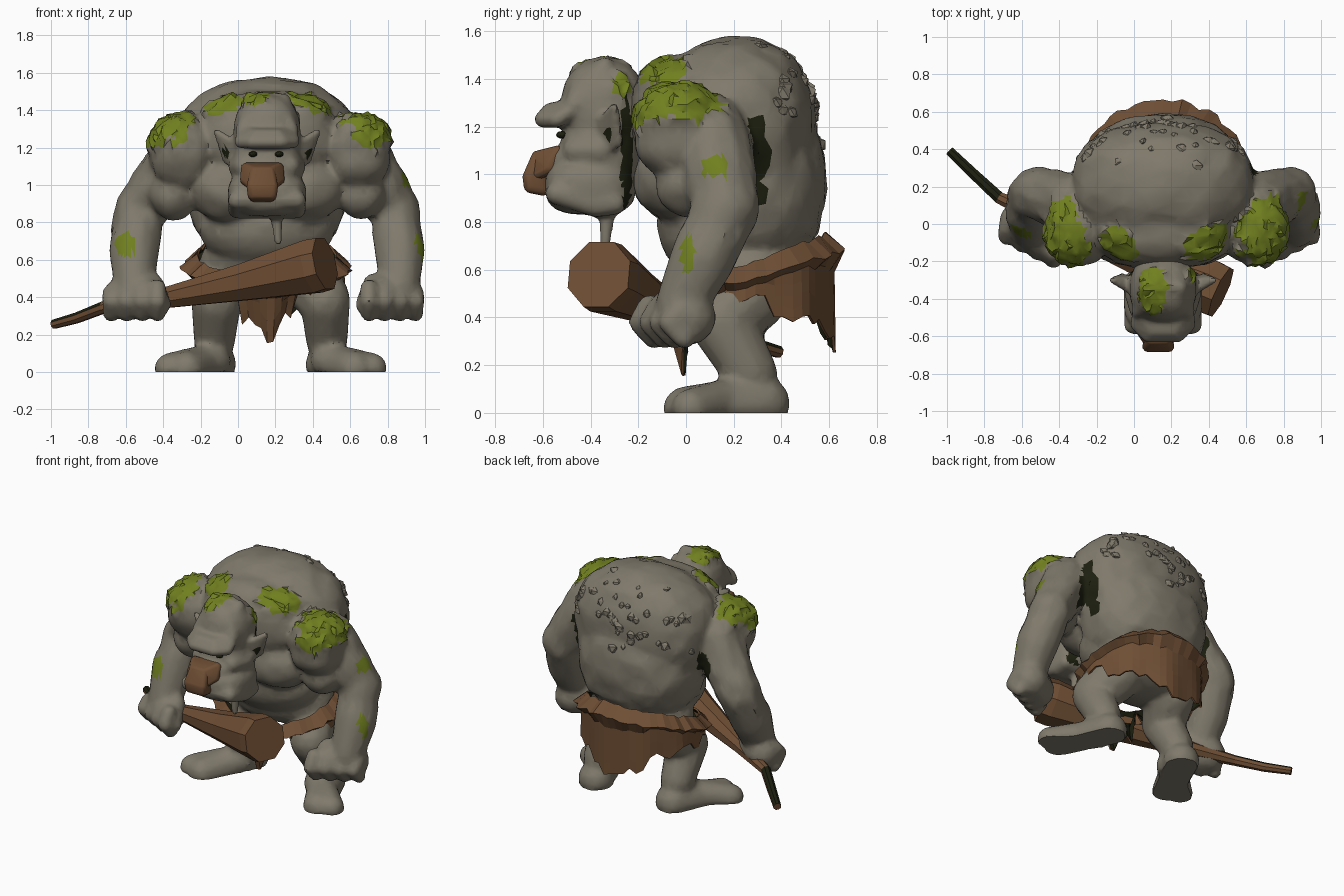
import bpy, bmesh, math, random
from mathutils import Vector, noise
from mathutils.bvhtree import BVHTree

if "Cube" in bpy.data.objects:
    bpy.data.objects.remove(bpy.data.objects["Cube"])

random.seed(4)
C = 0.155  # x of the body's mirror plane


def material(name, rgb):
    m = bpy.data.materials.new(name)
    m.diffuse_color = (*rgb, 1)
    m.use_nodes = True
    m.node_tree.nodes["Principled BSDF"].inputs["Base Color"].default_value = m.diffuse_color
    return m


STONE = material("stone grey", (0.215, 0.193, 0.148))
MOSS = material("moss green", (0.165, 0.215, 0.014))
BROWN = material("leather brown", (0.16, 0.078, 0.035))
DARK = material("dark hollow", (0.012, 0.014, 0.005))


def make(name, bm, mats):
    bmesh.ops.recalc_face_normals(bm, faces=bm.faces)
    me = bpy.data.meshes.new(name)
    bm.to_mesh(me)
    bm.free()
    ob = bpy.data.objects.new(name, me)
    bpy.context.collection.objects.link(ob)
    for m in mats:
        me.materials.append(m)
    return ob


def smooth(ob, angle):
    bpy.ops.object.select_all(action='DESELECT')
    ob.select_set(True)
    bpy.context.view_layer.objects.active = ob
    bpy.ops.object.shade_smooth_by_angle(angle=math.radians(angle))


def blob(bm, c, r, p=2.0, sub=3):
    """Rounded lump; p above 2 makes it boxier."""
    for v in bmesh.ops.create_icosphere(bm, subdivisions=sub, radius=1)["verts"]:
        k = sum(abs(a) ** p for a in v.co) ** (1 / p)
        v.co = [c[i] + (C if i == 0 else 0) + v.co[i] / k * r[i] for i in range(3)]


def hull(bm, balls):
    """Convex hull around (x, y, z, r) balls."""
    t = bmesh.new()
    for x, y, z, r in balls:
        for v in bmesh.ops.create_icosphere(t, subdivisions=2, radius=r)["verts"]:
            v.co += Vector((x + C, y, z))
    bmesh.ops.delete(t, geom=t.edges[:], context='EDGES_FACES')
    bmesh.ops.convex_hull(t, input=t.verts[:])
    bmesh.ops.delete(t, geom=[v for v in t.verts if not v.link_faces], context='VERTS')
    bmesh.ops.recalc_face_normals(t, faces=t.faces)
    me = bpy.data.meshes.new("temp")
    t.to_mesh(me)
    t.free()
    bm.from_mesh(me)
    bpy.data.meshes.remove(me)


def limb(bm, *balls):
    for pair in zip(balls, balls[1:]):
        hull(bm, pair)


def fuse(ob, voxel, ratio):
    """Merge the lumps of an object into one skin."""
    m = ob.modifiers.new("fuse", 'REMESH')
    m.mode, m.voxel_size = 'VOXEL', voxel
    m = ob.modifiers.new("soften", 'SMOOTH')
    m.iterations, m.factor = 3, 0.5
    ob.modifiers.new("facet", 'DECIMATE').ratio = ratio
    dg = bpy.context.evaluated_depsgraph_get()
    me = bpy.data.meshes.new_from_object(ob.evaluated_get(dg))
    ob.modifiers.clear()
    ob.data = me
    me.materials.clear()
    for m in (STONE, MOSS, DARK):
        me.materials.append(m)


def paint(ob, patches, index, raise_by=0.0):
    """Colour faces inside ragged ellipsoids; optionally tuft them outward."""
    bm = bmesh.new()
    bm.from_mesh(ob.data)
    bm.normal_update()
    tufts = set()
    for f in bm.faces:
        p = f.calc_center_median()
        for c, r in patches:
            d = sum(((p[i] - c[i]) / r[i]) ** 2 for i in range(3))
            if d < 1 + 0.45 * noise.noise(p * 14):
                f.material_index = index
                tufts.update(f.verts)
    for v in tufts:
        v.co += v.normal * random.uniform(0, raise_by)
    bm.to_mesh(ob.data)
    bm.free()


# body: torso, arms and legs
bm = bmesh.new()
blob(bm, (0, 0.21, 1.19), (0.49, 0.335, 0.385), 2.4)
blob(bm, (0, 0.27, 0.96), (0.43, 0.32, 0.38), 2.3)
blob(bm, (0, 0.02, 1.25), (0.40, 0.27, 0.26), 2.3)
blob(bm, (0, 0.14, 0.78), (0.37, 0.26, 0.24))
blob(bm, (0, 0.27, 0.6), (0.36, 0.28, 0.18))
for s in (-1, 1):
    blob(bm, (s * 0.19, -0.02, 0.98), (0.23, 0.2, 0.19))                 # chest
    sx = 0.455 if s < 0 else 0.49
    blob(bm, (s * sx, -0.03, 1.18), (0.175, 0.19, 0.2), 2.3)             # shoulder
    blob(bm, (s * 0.5, 0.01, 0.96), (0.13, 0.14, 0.15))                  # biceps
    limb(bm, (s * sx, 0.1, 1.16, 0.17), (s * 0.68, 0.17, 0.86, 0.14),
         (s * 0.71, 0.07, 0.65, 0.14), (s * 0.71, -0.02, 0.46, 0.11))    # arm
    hx = 0.71 if s < 0 else 0.67
    limb(bm, (s * (hx - 0.06), -0.06, 0.4, 0.12), (s * (hx + 0.05), 0.01, 0.4, 0.12))
    for i in range(4):
        o = -0.125 + i * 0.083
        x, y = s * (hx + o), o * 0.5
        limb(bm, (x, y - 0.09, 0.45 - 0.01 * i, 0.05), (x, y - 0.13, 0.38, 0.05),
             (x, y - 0.07, 0.31, 0.045))                                 # fingers
    limb(bm, (s * (hx - 0.1), -0.04, 0.47, 0.06), (s * (hx - 0.15), -0.13, 0.36, 0.05))
    q = 0.02                                                             # stance shift
    limb(bm, (s * 0.22, 0.27, 0.5, 0.17), (s * 0.29 + q, 0.15, 0.38, 0.14),
         (s * 0.3 + q, 0.27, 0.17, 0.115))                               # leg
    limb(bm, (s * 0.3 + q, 0.32, 0.04, 0.12), (s * 0.45 + q, 0.0, 0.015, 0.1))  # foot
    limb(bm, (s * 0.31 + q, 0.21, 0.06, 0.1), (s * 0.54 + q, 0.02, 0.02, 0.085))
body = make("body", bm, [STONE])
fuse(body, 0.02, 0.4)
for v in body.data.vertices:  # flat soles and a craggy upper back
    n = noise.noise(v.co * 9)
    if v.co.z > 0.75:
        v.co += v.normal * n * 0.014
    v.co.z = max(v.co.z, 0.0)
paint(body, [((C + 0.47, 0.29, 1.0), (0.06, 0.07, 0.25)),
             ((C - 0.49, 0.29, 1.0), (0.05, 0.06, 0.13))], 2)
paint(body, [((-0.61, -0.08, 0.69), (0.07, 0.1, 0.07)), ((1.0, 0.0, 0.67), (0.08, 0.035, 0.09)),
             ((0.9, 0.12, 1.03), (0.07, 0.06, 0.05))], 1)
paint(body, [((-0.35, -0.05, 1.28), (0.14, 0.19, 0.13)), ((0.68, -0.04, 1.28), (0.15, 0.2, 0.13)),
             ((-0.09, -0.13, 1.45), (0.11, 0.11, 0.09)), ((0.42, -0.1, 1.44), (0.16, 0.1, 0.09))],
      1, 0.022)

# head: skull, brow, muzzle, jaw, ears and beard tuft
bm = bmesh.new()
blob(bm, (0, -0.345, 1.27), (0.18, 0.18, 0.215), 2.4)
blob(bm, (0, -0.36, 1.08), (0.19, 0.17, 0.2), 2.4)
blob(bm, (0, -0.40, 0.95), (0.21, 0.19, 0.12), 3)
blob(bm, (0, -0.46, 1.04), (0.15, 0.11, 0.1), 2.4)
hull(bm, [(x, y, z, 0.05) for x in (-0.16, 0.16) for y, z in ((-0.54, 0.92), (-0.38, 0.87),
                                                              (-0.3, 0.88))])
hull(bm, [(s * x, y, z, 0.035) for s in (-1, 1) for x, y, z in (
    (0.14, -0.54, 1.23), (0.08, -0.6, 1.23), (0.06, -0.57, 1.265), (0.13, -0.46, 1.28))])
hull(bm, [(s * x, y, z, 0.04) for s in (-1, 1) for x, y, z in (
    (0.13, -0.47, 1.29), (0.09, -0.44, 1.38), (0.09, -0.34, 1.45), (0.12, -0.3, 1.3))])
for s in (-1, 1):
    hull(bm, [(s * x, y, z, 0.018) for x, y, z in ((0.17, -0.33, 1.1), (0.17, -0.36, 1.22),
              (0.27, -0.3, 1.285), (0.22, -0.28, 1.13), (0.16, -0.3, 1.2))])
    limb(bm, (s * 0.12, -0.46, 1.1, 0.06), (s * 0.15, -0.36, 1.1, 0.06))
limb(bm, (0.05, -0.33, 0.84, 0.035), (0.06, -0.34, 0.7, 0.022))
head = make("head", bm, [STONE])
fuse(head, 0.014, 0.4)
paint(head, [((C + s * 0.19, -0.248, 1.08), (0.13, 0.026, 0.24)) for s in (-1, 1)], 2)
paint(head, [((C + s * 0.225, -0.335, 1.17), (0.02, 0.025, 0.03)) for s in (-1, 1)], 2)
paint(head, [((0.1, -0.36, 1.49), (0.08, 0.14, 0.1)), ((0.33, -0.27, 1.38), (0.07, 0.04, 0.05))],
      1, 0.015)

# nose: broad flat wedge with a drooping tip
bm = bmesh.new()
hull(bm, [(s * x - 0.025, y, z, 0.03) for s in (-1, 1) for x, y, z in (
    (0.085, -0.54, 1.09), (0.09, -0.57, 1.03), (0.04, -0.62, 1.07), (0.05, -0.63, 1.0))])
hull(bm, [(s * x - 0.025, y, z, 0.03) for s in (-1, 1) for x, y, z in (
    (0.04, -0.62, 1.07), (0.055, -0.655, 0.99), (0.05, -0.65, 0.95), (0.045, -0.6, 0.94))])
smooth(make("nose", bm, [BROWN]), 35)

# eyes
bm = bmesh.new()
for s in (-1, 1):
    blob(bm, (-0.005 + s * 0.07, -0.52, 1.165), (0.024, 0.025, 0.016), 2, 2)
make("eyes", bm, [DARK])

# rocks growing on the upper back, set into the skin by ray
src = bmesh.new()
src.from_mesh(body.data)
tree = BVHTree.FromBMesh(src)
bm = bmesh.new()
core = Vector((C, 0.15, 1.1))
for i in range(50):
    az = random.uniform(-1.2, 1.2)
    el = random.uniform(-0.1, 1.1) if i < 30 else 0.45 + 0.12 * math.sin(az * 5)
    d = Vector((math.sin(az) * math.cos(el), math.cos(az) * math.cos(el), math.sin(el)))
    hit = tree.ray_cast(core + d * 1.5, -d)[0]
    if hit and hit.x < 0.62 and hit.x > -0.32:
        r = random.uniform(0.022, 0.045)
        for v in bmesh.ops.create_icosphere(bm, subdivisions=1, radius=r)["verts"]:
            v.co = hit - d * r * 0.45 + v.co * random.uniform(0.75, 1.2)
src.free()
make("back_rocks", bm, [STONE])

# loincloth: rolled belt, ragged skirt low at the back, front flap, dark lining
bm = bmesh.new()
N, ROWS = 56, 7
grid = []
for i in range(N):
    a = 2 * math.pi * i / N
    sx, cy = math.sin(a), math.cos(a)          # cy = 1 is the back
    top = 0.63 + 0.12 * cy + random.uniform(-0.012, 0.012)
    if cy > 0.3:
        hem = 0.27 + 0.18 * abs(sx)
    elif cy < -0.88:
        hem = 0.17 + 0.3 * abs(sx)
    else:
        hem = 0.45
    hem += random.uniform(-0.05, 0.05)
    col = []
    for j in range(ROWS):
        t = j / (ROWS - 1)
        z = top + (hem - top) * t
        k = 1.02 + 0.025 * math.sin(a * 9) * t
        if j == 0:
            k = 0.93
        elif j == 1:                           # flared, ragged lip of the belt
            k, z = 1.13 + random.uniform(-0.04, 0.05), top - 0.07
        elif j == 2:
            z = min(z, top - 0.1)
        if cy < -0.4:
            k -= 0.3 * t * -cy                 # front hangs inward
        col.append(bm.verts.new((C + 0.40 * k * sx, 0.25 + 0.365 * k * cy, z)))
    grid.append(col)
for i in range(N):
    a, b = grid[i], grid[(i + 1) % N]
    for j in range(ROWS - 1):
        bm.faces.new((a[j], b[j], b[j + 1], a[j + 1]))
cloth = make("loincloth", bm, [BROWN, DARK])
if cloth.data.polygons[3].normal.y < 0:
    cloth.data.flip_normals()
mod = cloth.modifiers.new("thickness", 'SOLIDIFY')
mod.thickness, mod.material_offset = 0.012, 1

# club: tapered eight-sided trunk with a bent handle, dark along the handle's top
bm = bmesh.new()
path = [(-0.985, 0.39, 0.255, 0.026), (-0.86, 0.27, 0.29, 0.03), (-0.72, 0.14, 0.345, 0.034),
        (-0.42, 0.0, 0.39, 0.055), (0.03, -0.18, 0.48, 0.105), (0.4, -0.335, 0.565, 0.155),
        (0.465, -0.365, 0.58, 0.15)]
pts = [Vector(p[:3]) for p in path]
rings = []
for i, p in enumerate(path):
    d = (pts[min(i + 1, 6)] - pts[max(i - 1, 0)]).normalized()
    u = d.cross(Vector((0, 0, 1))).normalized()
    w = u.cross(d)
    rings.append([bm.verts.new(pts[i] + p[3] * (u * math.cos(a) + w * math.sin(a)))
                  for a in (math.pi * (k + 0.5) / 4 for k in range(8))])
for a, b in zip(rings, rings[1:]):
    for k in range(8):
        bm.faces.new((a[k], a[(k + 1) % 8], b[(k + 1) % 8], b[k]))
bm.faces.new(rings[0])
bm.faces.new(rings[-1])
club = make("club", bm, [BROWN, DARK])
for f in club.data.polygons:
    if f.center.x < -0.75 and f.normal.z > 0.2:
        f.material_index = 1

smooth(body, 38)
smooth(head, 38)
